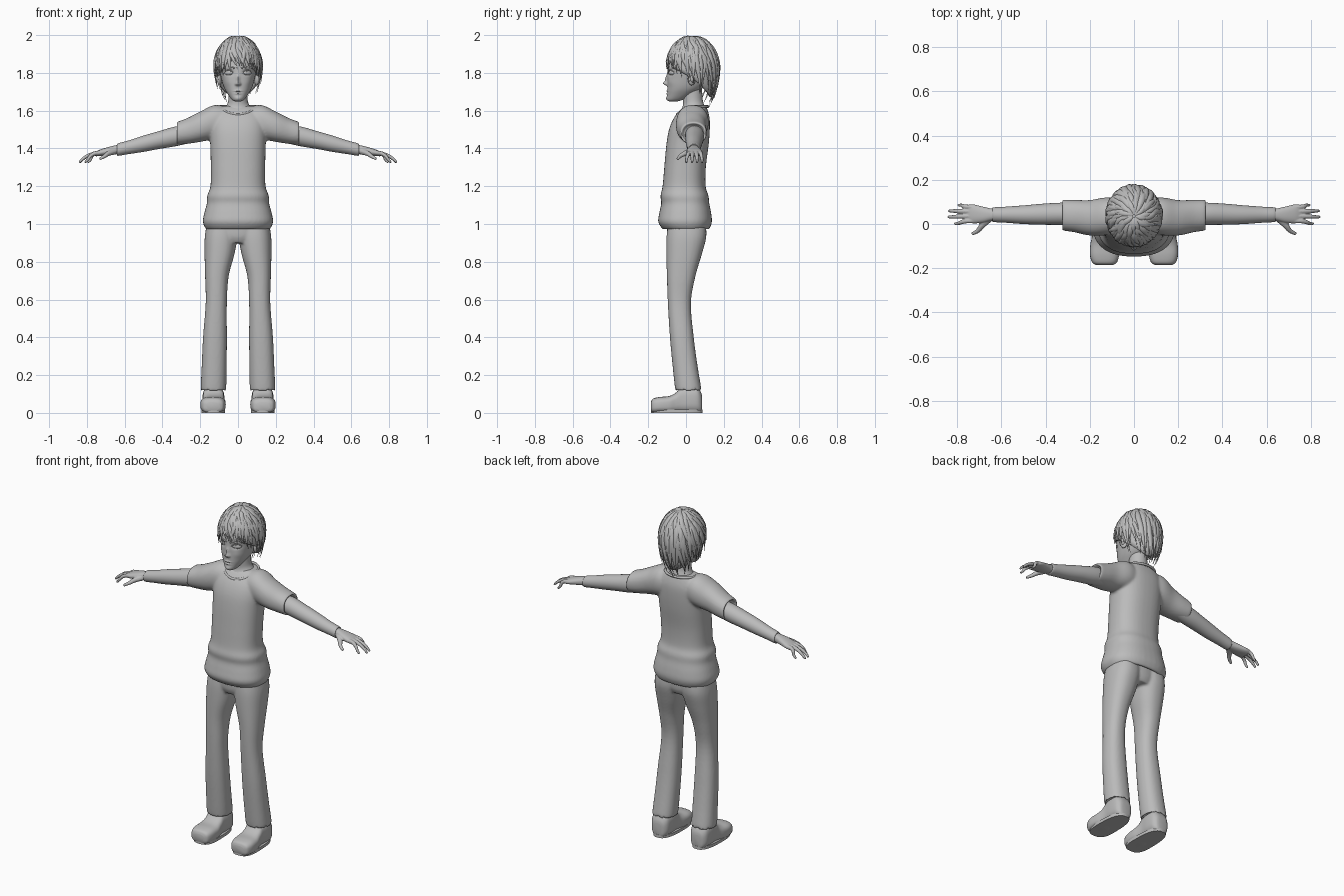
import bpy, bmesh, random
from math import sin, cos, pi, exp, radians
from mathutils import Vector, Matrix

random.seed(4)
if "Cube" in bpy.data.objects:
    bpy.data.objects.remove(bpy.data.objects["Cube"])

grey = bpy.data.materials.new("matte_grey")
grey.use_nodes = True
grey.diffuse_color = (0.5, 0.5, 0.5, 1)
grey.node_tree.nodes["Principled BSDF"].inputs["Base Color"].default_value = (0.5, 0.5, 0.5, 1)


def finish(name, bm, voxel=0, smooth=0):
    """Turn a bmesh into a smooth object; voxel blends overlapping pieces."""
    bmesh.ops.recalc_face_normals(bm, faces=bm.faces)
    me = bpy.data.meshes.new(name)
    bm.to_mesh(me)
    bm.free()
    me.materials.append(grey)
    ob = bpy.data.objects.new(name, me)
    bpy.context.collection.objects.link(ob)
    bpy.ops.object.select_all(action='DESELECT')
    ob.select_set(True)
    bpy.context.view_layer.objects.active = ob
    bpy.ops.object.shade_smooth_by_angle(angle=radians(50))
    if voxel:
        rm = ob.modifiers.new("blend", 'REMESH')
        rm.mode, rm.voxel_size, rm.use_smooth_shade = 'VOXEL', voxel, True
        sm = ob.modifiers.new("soften", 'SMOOTH')
        sm.factor, sm.iterations = 0.5, smooth
    return ob


def catmull(keys, steps):
    keys = [Vector(k) for k in keys]
    out = []
    for i in range(len(keys) - 1):
        p0, p1, p2, p3 = (keys[min(max(i + j, 0), len(keys) - 1)] for j in (-1, 0, 1, 2))
        for s in range(steps):
            t = s / steps
            out.append(p1 + (p2 - p0) * (t / 2) + (p0 * 2 - p1 * 5 + p2 * 4 - p3) * (t * t / 2)
                       + (p1 * 3 - p0 - p2 * 3 + p3) * (t ** 3 / 2))
    return out + [keys[-1]]


def skin_rings(bm, rings):
    rows = [[bm.verts.new(p) for p in r] for r in rings]
    n = len(rows[0])
    for a, b in zip(rows, rows[1:]):
        for i in range(n):
            bm.faces.new((a[i], a[(i + 1) % n], b[(i + 1) % n], b[i]))
    bm.faces.new(rows[0])
    bm.faces.new(rows[-1][::-1])


def loft(bm, axis, keys, side=1, power=2.0, sides=40, steps=5):
    """Rings are (position, centre 1, centre 2, radius 1, radius 2) along an axis."""
    rings = []
    for k in catmull([(*r,) for r in keys], steps):
        ring = []
        for i in range(sides):
            c, s = cos(2 * pi * i / sides), sin(2 * pi * i / sides)
            a = k[1] + k[3] * abs(c) ** (2 / power) * (1 if c > 0 else -1)
            b = k[2] + k[4] * abs(s) ** (2 / power) * (1 if s > 0 else -1)
            p = {'X': (k[0], a, b), 'Y': (a, k[0], b), 'Z': (a, b, k[0])}[axis]
            ring.append((p[0] * side, p[1], p[2]))
        rings.append(ring)
    skin_rings(bm, rings)


def tube(bm, pts, widths, flat=1.0, ups=None, sides=8):
    """Tapered tube through points; flat squashes it along the up direction."""
    rings = []
    for i, p in enumerate(pts):
        tan = (pts[min(i + 1, len(pts) - 1)] - pts[max(i - 1, 0)]).normalized()
        wide = tan.cross(ups[i] if ups else Vector((0, 0, 1))).normalized()
        up = wide.cross(tan)
        rings.append([p + wide * widths[i] * cos(2 * pi * j / sides)
                      + up * widths[i] * flat * sin(2 * pi * j / sides) for j in range(sides)])
    skin_rings(bm, rings)


def ball(bm, centre, scale, turn=0):
    m = Matrix.Translation(centre) @ Matrix.Rotation(turn, 4, 'Z') @ Matrix.Diagonal((*scale, 1))
    bmesh.ops.create_uvsphere(bm, u_segments=24, v_segments=14, radius=1, matrix=m)


# Shirt: torso with baggy folds, blended with the short sleeves
bm = bmesh.new()
loft(bm, 'Z', [(1.0, 0, 0, .14, .10), (.975, 0, 0, .155, .11), (.972, 0, 0, .168, .122),
               (1.01, 0, -.005, .186, .142), (1.06, 0, -.004, .178, .137), (1.11, 0, -.004, .165, .127),
               (1.15, 0, -.008, .163, .127), (1.2, 0, -.01, .146, .114), (1.3, 0, -.005, .144, .11),
               (1.42, 0, .008, .147, .112), (1.5, 0, .018, .15, .108), (1.56, 0, .03, .145, .095),
               (1.605, 0, .042, .115, .072), (1.625, 0, .05, .09, .055)], power=2.4)
for side in (1, -1):
    loft(bm, 'X', [(.03, .035, 1.54, .07, .07), (.12, .035, 1.54, .085, .09), (.2, .028, 1.515, .08, .08),
                   (.27, .036, 1.492, .073, .068), (.322, .04, 1.48, .069, .06),
                   (.326, .04, 1.48, .06, .052), (.3, .04, 1.48, .055, .045)], side, 2.2)
finish("shirt", bm, .0075, 5)

# Collar band around the neckline
bm = bmesh.new()
loop = []
for i in range(49):
    a = 2 * pi * i / 48
    loop.append(Vector((.098 * cos(a), .035 + .082 * sin(a), 1.622 - .042 * max(0, -sin(a)) ** 1.5)))
tube(bm, loop, [.007] * 49)
finish("collar", bm)

# Trousers: two flared legs blended at the hips
bm = bmesh.new()
loft(bm, 'Z', [(.9, 0, 0, .1, .085), (.94, 0, 0, .15, .1), (1.03, 0, 0, .155, .1)])
for side in (1, -1):
    loft(bm, 'Z', [(.15, .13, .012, .05, .05), (.122, .13, .012, .06, .062), (.125, .13, .012, .067, .069),
                   (.25, .126, -.005, .066, .066), (.4, .122, -.022, .063, .063),
                   (.58, .115, -.035, .056, .061), (.72, .112, -.026, .062, .075),
                   (.84, .098, -.01, .079, .094), (.93, .09, .002, .086, .105), (1.0, .085, .005, .08, .1)],
         side, 2.3)
finish("trousers", bm, .0075, 4)

for side, label in ((1, "left"), (-1, "right")):
    # Shoe with a flat sole
    bm = bmesh.new()
    loft(bm, 'Y', [(-.186, .133, .035, .035, .022), (-.175, .133, .038, .055, .037), (-.14, .133, .042, .066, .042),
                   (-.09, .131, .044, .066, .045), (-.055, .13, .053, .059, .053), (-.025, .13, .068, .056, .068),
                   (.02, .13, .07, .058, .07), (.06, .13, .068, .054, .068), (.08, .13, .055, .04, .052),
                   (.086, .13, .05, .025, .035)], side, 2.9)
    finish(label + "_shoe", bm)
    bm = bmesh.new()
    sole = [(.13 + (.062 + .007 * cos(a)) * sin(a) * (abs(sin(a)) + .01) ** -.3, -.049 - .137 * cos(a)
             * (abs(cos(a)) + .01) ** -.3) for a in (2 * pi * i / 48 for i in range(48))]
    skin_rings(bm, [[(x * side, y, z) for x, y in sole] for z in (0, .018)])
    finish(label + "_sole", bm)

    # Arm down to the wrist edge
    bm = bmesh.new()
    loft(bm, 'X', [(.27, .045, 1.475, .05, .05), (.34, .046, 1.462, .05, .052), (.42, .044, 1.444, .047, .047),
                   (.5, .042, 1.425, .042, .043), (.58, .042, 1.406, .036, .036), (.635, .042, 1.394, .033, .033),
                   (.638, .042, 1.393, .026, .026)], side)
    finish(label + "_arm", bm)

    # Hand: palm, four drooping fingers and a thumb
    bm = bmesh.new()
    loft(bm, 'X', [(.61, .042, 1.397, .025, .024), (.645, .042, 1.393, .028, .024), (.685, .042, 1.386, .037, .022),
                   (.73, .046, 1.377, .043, .017), (.755, .046, 1.37, .038, .012)], side, 2.3)
    for root, tip, reach in ((.014, .002, .81), (.035, .032, .84), (.057, .059, .838), (.077, .085, .795)):
        keys = [(.72, root, 1.38), (.755, root, 1.375), ((.75 + reach) / 2, (root + tip) / 2, 1.362),
                (reach - .015, tip, 1.342), (reach, tip, 1.325)]
        pts = catmull([(x * side, y, z) for x, y, z in keys], 3)
        tube(bm, pts, [.0112 - .0055 * (i / 12) ** 2 for i in range(13)])
    pts = catmull([(x * side, y, z) for x, y, z in
                   ((.655, .025, 1.385), (.685, -.005, 1.374), (.705, -.03, 1.36), (.732, -.045, 1.344))], 4)
    tube(bm, pts, [.018 - .011 * i / 12 for i in range(13)])
    finish(label + "_hand", bm, .0032, 3)

# Neck
bm = bmesh.new()
loft(bm, 'Z', [(1.57, 0, .035, .094, .082), (1.605, 0, .04, .085, .066), (1.63, 0, .04, .06, .056),
               (1.67, 0, .035, .05, .052), (1.78, 0, .03, .05, .055)])
finish("neck", bm)

# Head: smooth skull, then features pushed out or in as soft bumps
bm = bmesh.new()
loft(bm, 'Z', [(1.648, 0, -.068, .012, .018), (1.658, 0, -.056, .032, .042), (1.69, 0, -.028, .056, .071),
               (1.72, 0, -.005, .073, .094), (1.76, 0, .014, .086, .113), (1.82, 0, .03, .099, .128),
               (1.88, 0, .035, .1, .125), (1.93, 0, .035, .085, .105), (1.965, 0, .035, .05, .06)],
     power=2.25, sides=128, steps=10)
# bump: x, z, x spread, z spread, push
bumps = [(0, 1.744, .011, .011, .02), (0, 1.768, .009, .02, .011), (0, 1.704, .018, .0045, .006),
         (0, 1.691, .014, .005, .006), (0, 1.6975, .022, .0022, -.004), (0, 1.665, .018, .012, .006),
         (0, 1.725, .005, .01, -.002)]
for s in (1, -1):
    bumps += [(s * .047, 1.8, .022, .013, -.010), (s * .045, 1.828, .025, .008, .004),
              (s * .011, 1.74, .005, .005, .007), (s * .055, 1.75, .02, .02, .003)]
for v in bm.verts:
    if v.co.y < -.02:
        v.co.y -= sum(p * exp(-((v.co.x - x) / a) ** 2 - ((v.co.z - z) / b) ** 2) for x, z, a, b, p in bumps)
finish("head", bm)


def face_y(x):
    return .026 - .126 * (1 - (abs(x) / .098) ** 2.25) ** (1 / 2.25)


# Eyes with lids, brows and ears
bm, brow, ears = bmesh.new(), bmesh.new(), bmesh.new()
for s in (1, -1):
    ball(bm, (s * .047, face_y(.047) + .013, 1.8), (.026, .012, .014), s * .5)
    ball(bm, (s * .047, face_y(.047) + .0035, 1.8), (.010, .003, .011), s * .5)
    span = [i / 12 for i in range(13)]
    for rise, thick in ((.014, .0032), (-.010, .0018)):
        pts = [Vector((s * (.022 + .05 * t), face_y(.022 + .05 * t) + .003, 1.8 + rise * sin(pi * t) + .004 * t))
               for t in span]
        tube(bm, pts, [thick * (.35 + .65 * sin(pi * t)) for t in span])
    pts = [Vector((s * (.016 + .06 * t), face_y(.016 + .06 * t) - .001, 1.823 + .012 * sin(pi * t * .75)))
           for t in span]
    tube(brow, pts, [.004 * (1.05 - t) for t in span])
    ball(ears, (s * .098, .03, 1.768), (.012, .022, .034), s * .35)
    ball(ears, (s * .106, .034, 1.772), (.010, .013, .022), s * .35)
finish("eyes", bm)
finish("eyebrows", brow)
finish("ears", ears)


def scalp(phi, th, lift=0):
    """Point on the hair volume; phi runs around from the front, th down from the crown."""
    n = Vector((sin(th) * sin(phi), -sin(th) * cos(phi), cos(th)))
    low = .155 if n.z > 0 else .2 - .05 * cos(phi)
    return Vector((n.x * .116, .035 + n.y * .13, 1.83 + n.z * low)) + n * lift, n


def hairline(phi):
    f = cos(phi)
    return radians(117 - (20 if f > 0 else 22) * f)


# Hair base shell
bm = bmesh.new()
rows = [[bm.verts.new(scalp(2 * pi * i / 48, (hairline(2 * pi * i / 48) - .16) * j / 14, .001)[0])
         for i in range(48)] for j in range(1, 15)]
bm.faces.new(rows[0])
for a, b in zip(rows, rows[1:]):
    for i in range(48):
        bm.faces.new((a[i], a[(i + 1) % 48], b[(i + 1) % 48], b[i]))
shell = finish("hair_base", bm)
thick = shell.modifiers.new("thickness", 'SOLIDIFY')
thick.thickness, thick.offset = .014, -1

# Hair locks: overlapping layers of pointed strands swirling from the crown
bm = bmesh.new()
for start, end, count in ((.35, 1.0, 46), (.2, .85, 36), (.06, .62, 26), (.0, .42, 14)):
    for i in range(count):
        phi = 2 * pi * (i + random.uniform(-.3, .3)) / count
        bottom = hairline(phi) * (end + random.uniform(-.09, .05))
        top = start * hairline(phi) + .05
        swirl, wave = random.uniform(.1, .5), random.uniform(-.12, .12)
        width, flick = random.uniform(.011, .016), random.uniform(.004, .013)
        pts, ups, widths = [], [], []
        for k in range(13):
            t = k / 12
            p, n = scalp(phi + swirl * (t - .6) + wave * sin(t * 5), top + (bottom - top) * t,
                         .003 + .004 * sin(pi * t) + flick * t ** 3)
            pts.append(p)
            ups.append(n)
            widths.append(width * (.3 + .7 * sin(pi * min(1, t + .12))) * (1 - t ** 4) + .0008)
        tube(bm, pts, widths, .6, ups)
finish("hair_locks", bm)
